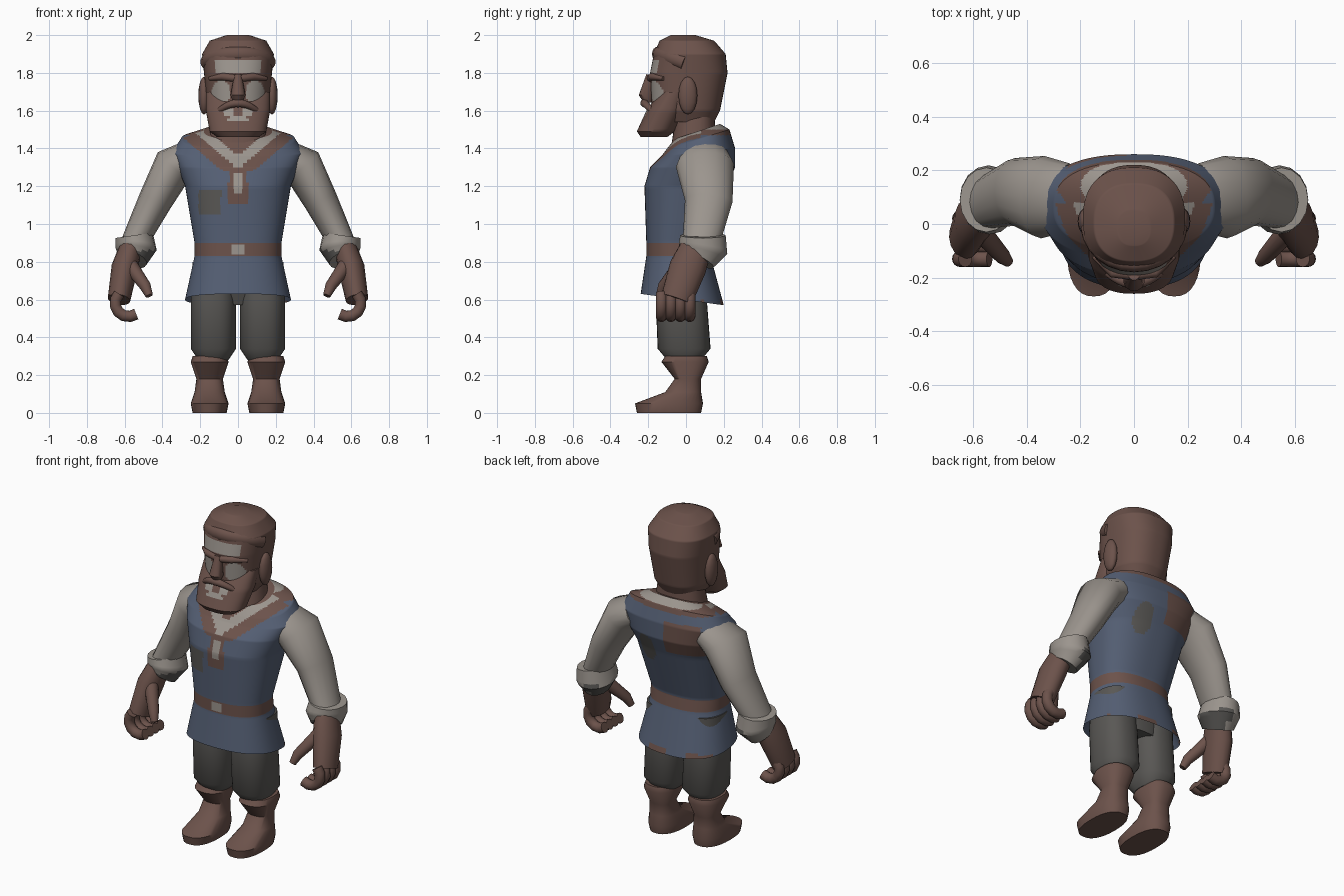
import bpy, bmesh, math
from mathutils import Vector

cube = bpy.data.objects.get("Cube")
if cube:
    bpy.data.objects.remove(cube, do_unlink=True)

COLOURS = {
    "brown": (.15, .085, .07),
    "slate_blue": (.09, .115, .175),
    "pale_linen": (.33, .3, .27),
    "dark_grey": (.1, .096, .09),
}
MATERIALS = {}
for label, rgb in COLOURS.items():
    material = bpy.data.materials.new(label)
    material.use_nodes = True
    material.diffuse_color = (*rgb, 1)
    shader = material.node_tree.nodes["Principled BSDF"]
    shader.inputs["Base Color"].default_value = (*rgb, 1)
    MATERIALS[label] = material

ACROSS, DEPTH, UP = Vector((1, 0, 0)), Vector((0, 1, 0)), Vector((0, 0, 1))


def layers(stations, centre=0, segments=32, power=2.4):
    """Level superellipse rings from: height, half width, front, back, optional tilt."""
    rings = []
    for height, half, front, back, *tilt in stations:
        ring = []
        for i in range(segments):
            angle = math.tau * i / segments
            c, s = math.cos(angle), math.sin(angle)
            u = math.copysign(abs(c) ** (2 / power), c)
            v = math.copysign(abs(s) ** (2 / power), s)
            y = (front + back) / 2 + v * (back - front) / 2
            ring.append(Vector((centre + u * half, y, height + sum(tilt) * v)))
        rings.append(ring)
    return rings


def tube(points, side=DEPTH, flat=1, segments=16):
    """Oval rings along a path of x, y, z, radius; flat widens them along side."""
    centres = [Vector(p[:3]) for p in points]
    rings = []
    for i, point in enumerate(points):
        ahead = centres[min(i + 1, len(points) - 1)]
        behind = centres[max(i - 1, 0)]
        tangent = (ahead - behind).normalized()
        narrow = side.cross(tangent).normalized()
        wide = tangent.cross(narrow) * flat
        ring = []
        for k in range(segments):
            angle = math.tau * k / segments
            offset = narrow * math.cos(angle) + wide * math.sin(angle)
            ring.append(centres[i] + offset * point[3])
        rings.append(ring)
    return rings


def smooth(obj):
    bpy.ops.object.select_all(action='DESELECT')
    obj.select_set(True)
    bpy.context.view_layer.objects.active = obj
    bpy.ops.object.shade_smooth_by_angle(angle=math.radians(45))


def loft(name, rings, colour, detail=1, sign=1):
    """Skin the rings; colour is a material name or a rule on face centres."""
    dense = [rings[0]]
    for low, high in zip(rings, rings[1:]):
        for k in range(1, detail + 1):
            dense.append([a.lerp(b, k / detail) for a, b in zip(low, high)])
    bm = bmesh.new()
    rows = [[bm.verts.new((v.x * sign, v.y, v.z)) for v in ring] for ring in dense]
    for low, high in zip(rows, rows[1:]):
        for i in range(len(low)):
            bm.faces.new((low[i - 1], low[i], high[i], high[i - 1]))
    bm.faces.new(rows[0])
    bm.faces.new(rows[-1])
    bmesh.ops.recalc_face_normals(bm, faces=bm.faces[:])
    mesh = bpy.data.meshes.new(name)
    slots = []
    for face in bm.faces:
        label = colour if isinstance(colour, str) else colour(*face.calc_center_median())
        if label not in slots:
            slots.append(label)
            mesh.materials.append(MATERIALS[label])
        face.material_index = slots.index(label)
    bm.to_mesh(mesh)
    bm.free()
    obj = bpy.data.objects.new(name, mesh)
    bpy.context.scene.collection.objects.link(obj)
    smooth(obj)


def inside(x, z, centre_x, centre_z, half_x, half_z):
    """True within an oval patch."""
    return math.hypot((x - centre_x) / half_x, (z - centre_z) / half_z) < 1


def tunic_colour(x, y, z):
    front = y < .08
    collar = z - .85 * abs(x)
    # belt and buckle
    if .83 < z < .9:
        buckle = front and abs(x) < .03 and .84 < z < .89
        return "pale_linen" if buckle else "brown"
    if front:
        # laces, placket, open collar and chest patch
        if abs(x) < .02 and 1.16 < z < 1.27:
            return "pale_linen"
        if abs(x) < .05 and 1.1 < z < 1.29:
            return "brown"
        if collar > 1.29:
            return "brown" if collar > 1.36 else "pale_linen"
        if collar > 1.21 and z > 1.28:
            return "brown"
        if abs(x + .15) < .06 and abs(z - 1.12) < .07:
            return "dark_grey"
    else:
        # back collar, two patches and frayed hem
        if z > 1.47:
            return "pale_linen" if z > 1.5 else "brown"
        if abs(x + .14) < .11 and abs(z - 1.32) < .1:
            return "brown"
        if inside(x, z, .11, 1.21, .06, .09):
            return "dark_grey"
        if z < .6 and math.sin(x * 25) > 0:
            return "brown"
    return "slate_blue"


def face_colour(x, y, z):
    eye = inside(abs(x), z, .09, 1.7, .05, .06)
    forehead = abs(x) < .12 and 1.8 < z < 1.87
    return "pale_linen" if y < -.06 and (eye or forehead) else "brown"


def beard_colour(x, y, z):
    teeth = abs(abs(x) - .05) < .02 and 1.57 < z < 1.61
    lip = abs(x) < .05 and 1.55 < z < 1.57
    return "pale_linen" if y < -.1 and (teeth or lip) else "brown"


def cuff_colour(x, y, z):
    return "dark_grey" if z < .86 and abs(x) < .54 else "pale_linen"


# Tunic, starting inside its hollow skirt
loft("tunic", layers([
    (.74, .23, -.2, .13), (.6, .28, -.24, .2, -.03), (.83, .23, -.21, .13),
    (.9, .23, -.21, .12), (1.2, .28, -.22, .22), (1.3, .32, -.19, .26),
    (1.38, .35, -.13, .26, .02), (1.45, .3, -.1, .23, .05),
    (1.49, .18, -.06, .18, .04)], segments=128), tunic_colour, detail=16)
loft("hips", layers([(.57, .14, -.1, .1), (.7, .2, -.15, .1)]), "dark_grey")

# Neck, head and beard
loft("neck", layers([(1.4, .16, -.08, .16), (1.6, .13, -.05, .15)]), "brown")
loft("head", layers([
    (1.54, .13, -.14, .15), (1.6, .16, -.18, .18), (1.8, .18, -.19, .22),
    (1.9, .19, -.17, .21), (1.97, .15, -.14, .15), (2, .06, -.08, .05)],
    segments=96), face_colour, detail=16)
loft("beard", layers([
    (1.46, .11, -.24, -.1), (1.49, .15, -.26, -.06), (1.6, .17, -.21, 0),
    (1.7, .17, -.14, .02)], segments=64), beard_colour, detail=8)

# Hair fringe, moustache and nose
arc = [k / 4 for k in range(-6, 7)]
loft("hair_fringe", tube([
    (.17 * math.sin(a), -.15 * math.cos(a), 1.9 - .02 * a * a, .03) for a in arc],
    side=UP, flat=1.3), "brown")
loft("moustache", tube([
    (.07 * a, .02 * a * a - .22, 1.64 - .02 * a * a, .022 - .005 * abs(a)) for a in arc],
    side=UP), "brown")
loft("nose", tube([
    (0, -.19, 1.79, .02), (0, -.21, 1.68, .04), (0, -.2, 1.64, .02)], side=ACROSS), "brown")

for word, sign in (("left", 1), ("right", -1)):
    loft(word + "_brow", tube([
        (0, -.19, 1.77, .02), (.08, -.18, 1.78, .02), (.15, -.12, 1.77, .01)],
        side=UP), "brown", sign=sign)
    bpy.ops.mesh.primitive_uv_sphere_add(
        segments=16, ring_count=8, radius=1, location=(sign * .18, .01, 1.68), scale=(.03, .05, .1))
    ear = bpy.context.object
    ear.name = word + "_ear"
    ear.data.materials.append(MATERIALS["brown"])
    smooth(ear)

    # Sleeve and turned-back cuff
    loft(word + "_sleeve", tube([
        (.24, .1, 1.36, .09), (.34, .1, 1.31, .11), (.44, .12, 1.12, .09),
        (.55, .08, .9, .07)], flat=1.4), "pale_linen", sign=sign)
    loft(word + "_cuff", tube([
        (.55, .09, .94, .1), (.54, .09, .87, .11), (.56, .06, .81, .08)],
        flat=1.2), cuff_colour, detail=4, sign=sign)

    # Hand with curled fingers and a thumb
    loft(word + "_palm", tube([
        (.57, .05, .87, .06), (.6, .01, .77, .07), (.63, -.05, .6, .06)],
        flat=1.4), "brown", sign=sign)
    for k in range(4):
        y = .02 - .05 * k
        curl = [.8 - step / 2 for step in range(7)]
        loft(word + "_finger", tube([
            (.58 + .07 * math.cos(a), y, .58 + .07 * math.sin(a), .03) for a in curl]),
            "brown", sign=sign)
    loft(word + "_thumb", tube([
        (.57, -.03, .78, .04), (.49, -.12, .67, .03), (.47, -.14, .62, .02)]),
        "brown", sign=sign)

    # Baggy trouser leg and boot
    loft(word + "_trouser", layers([
        (.28, .08, -.1, .08), (.34, .12, -.15, .13), (.6, .12, -.16, .11),
        (.8, .11, -.15, .11)], centre=.13), "dark_grey", sign=sign)
    loft(word + "_boot", layers([
        (0, .09, -.26, .08), (.05, .1, -.27, .09), (.11, .08, -.11, .08),
        (.18, .07, -.06, .08), (.27, .1, -.13, .12), (.3, .09, -.11, .11)],
        centre=.15), "brown", sign=sign)
